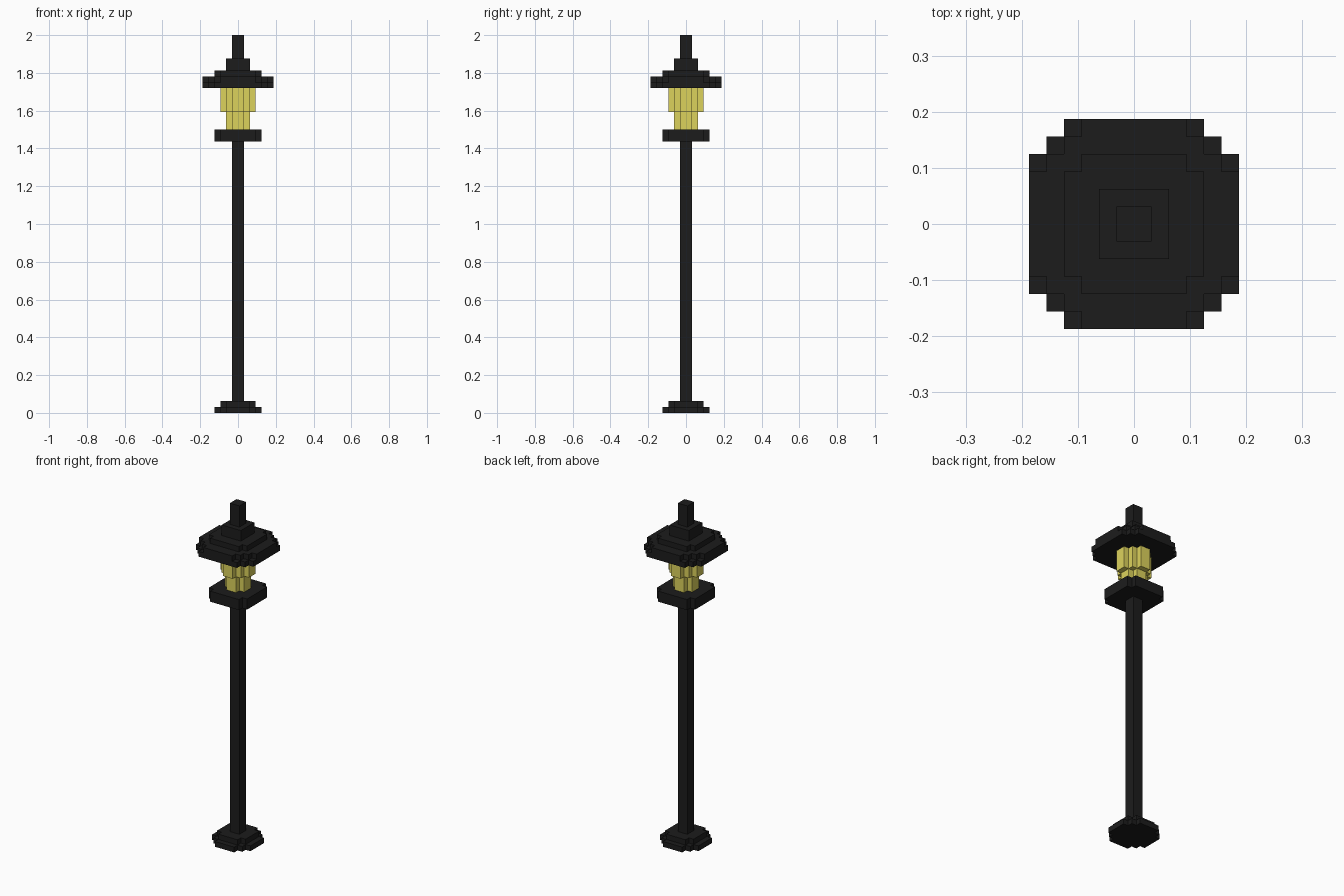
import bpy, bmesh

if "Cube" in bpy.data.objects:
    bpy.data.objects.remove(bpy.data.objects["Cube"])

U = 1 / 32  # one block of the stepped grid


def material(name, rgb):
    m = bpy.data.materials.new(name)
    m.diffuse_color = (*rgb, 1)
    m.use_nodes = True
    m.node_tree.nodes["Principled BSDF"].inputs["Base Color"].default_value = m.diffuse_color
    return m


IRON = material("black iron", (0.0115, 0.0115, 0.0115))
GLASS = material("yellow glass", (0.72, 0.65, 0.108))


def outline(steps):
    """Stepped outline from (half_x, half_y) corners of one quadrant."""
    quad = [steps[0]]
    for (_, y0), (x1, y1) in zip(steps, steps[1:]):
        quad += [(x1, y0), (x1, y1)]
    pts = []
    for _ in range(4):
        pts += quad
        quad = [(-y, x) for x, y in quad]
    return pts


def part(name, mat, layers):
    """Stack of extruded layers, each (bottom, top, quadrant corners) in blocks."""
    bm = bmesh.new()
    for z0, z1, steps in layers:
        face = bm.faces.new([bm.verts.new((x * U, y * U, z0 * U)) for x, y in outline(steps)])
        new = bmesh.ops.extrude_face_region(bm, geom=[face], use_keep_orig=True)["geom"]
        verts = [v for v in new if isinstance(v, bmesh.types.BMVert)]
        bmesh.ops.translate(bm, verts=verts, vec=(0, 0, (z1 - z0) * U))
    bmesh.ops.recalc_face_normals(bm, faces=bm.faces)
    me = bpy.data.meshes.new(name)
    bm.to_mesh(me)
    bm.free()
    me.materials.append(mat)
    bpy.context.collection.objects.link(bpy.data.objects.new(name, me))


# Foot, post and tray
part("foot", IRON, [(0, 1, [(4, 2), (3, 3), (2, 4)]),
                    (1, 2, [(3, 2), (2, 3)])])
part("post", IRON, [(2, 46, [(1, 1)])])
part("tray", IRON, [(46, 48, [(4, 3), (3, 4)])])

# Lantern glass, wider at the top
part("lantern_glass", GLASS, [(48, 51, [(2, 1), (1, 2)]),
                              (51, 55, [(3, 1), (2, 2), (1, 3)])])

# Stepped roof and finial
part("roof", IRON, [(55, 56, [(6, 4), (5, 5), (4, 6)]),
                    (56, 57, [(6, 3), (5, 4), (4, 5), (3, 6)]),
                    (57, 58, [(4, 3), (3, 4)]),
                    (58, 60, [(2, 2)])])
part("finial", IRON, [(60, 64, [(1, 1)])])
